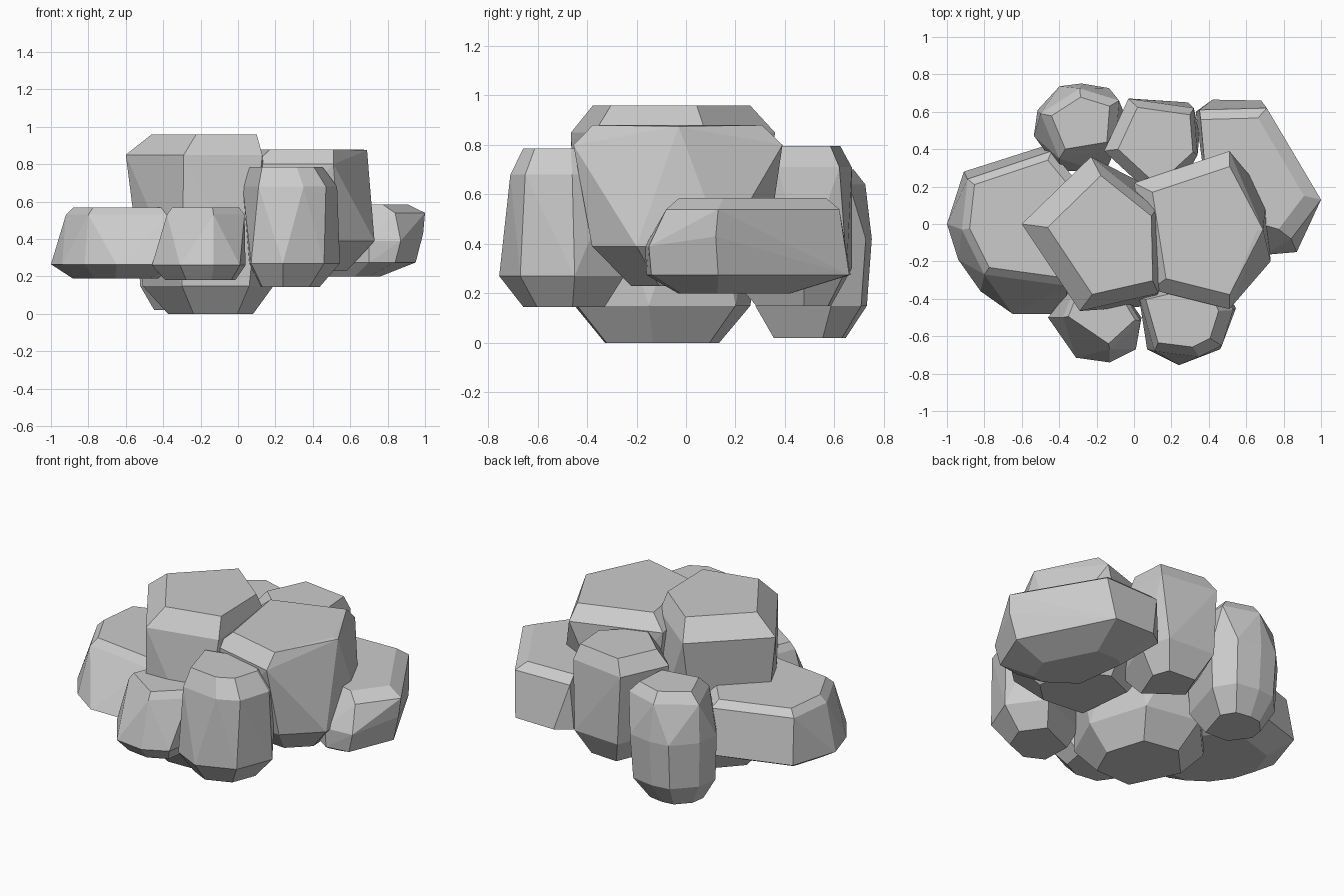
import bpy, bmesh, math


def rock(name, crown, uppers, belly, lowers, extra=()):
    """Faceted boulder: hull of a crown outline and a belly outline, each
    repeated at (height, scale, dx, dy) levels, plus odd corner points."""
    bm = bmesh.new()
    for outline, levels in ((crown, uppers), (belly, lowers)):
        cx = sum(p[0] for p in outline) / len(outline)
        cy = sum(p[1] for p in outline) / len(outline)
        for z, s, dx, dy in levels:
            for x, y in outline:
                bm.verts.new((cx + (x - cx) * s + dx, cy + (y - cy) * s + dy, z))
    for p in extra:
        bm.verts.new(p)
    bmesh.ops.convex_hull(bm, input=bm.verts[:])
    loose = [v for v in bm.verts if not v.link_faces]
    bmesh.ops.delete(bm, geom=loose, context='VERTS')
    # merge coplanar triangles into broad facets
    bmesh.ops.dissolve_limit(bm, angle_limit=math.radians(4),
                             verts=bm.verts[:], edges=bm.edges[:])
    bmesh.ops.recalc_face_normals(bm, faces=bm.faces[:])
    mesh = bpy.data.meshes.new(name)
    bm.to_mesh(mesh)
    bm.free()
    bpy.context.collection.objects.link(bpy.data.objects.new(name, mesh))


# tall central boulder, reaches the ground
rock("central_boulder",
     [(-.60, 0), (-.23, .36), (.12, .08), (.13, -.37), (-.29, -.465)],
     [(.85, 1, 0, 0), (.96, .77, .04, 0)],
     [(-.51, -.02), (-.25, .26), (.08, .2), (.19, -.15), (.06, -.44), (-.3, -.45)],
     [(.15, 1, 0, 0), (0, .65, 0, 0)])

# second tall boulder on the right
rock("right_tall_boulder",
     [(0, .22), (.51, .39), (.69, -.03), (.51, -.455), (.09, -.35)],
     [(.80, 1, 0, 0), (.88, .81, .03, 0)],
     [(.06, .2), (.35, .33), (.71, .15), (.73, -.2), (.54, -.38), (.12, -.34)],
     [(.39, 1, 0, 0), (.23, .62, -.03, .03)],
     extra=[(.69, -.03, .875)])

# wide low boulder on the left
rock("left_low_boulder",
     [(-.92, -.03), (-.89, .24), (-.44, .39), (-.2, .1), (-.36, -.33), (-.8, -.27)],
     [(.53, 1, 0, 0), (.57, .87, 0, 0)],
     [(-1, 0), (-.91, .28), (-.47, .42), (-.2, .1), (-.36, -.48), (-.65, -.48),
      (-.82, -.36), (-.94, -.19)],
     [(.265, 1, 0, 0), (.19, .65, 0, 0)])

# wide low boulder on the far right
rock("right_low_boulder",
     [(.35, .61), (.71, .62), (1, .13), (.84, -.08), (.4, .05)],
     [(.54, 1, 0, 0), (.585, .85, -.04, 0)],
     [(.33, .6), (.42, .665), (.68, .66), (.95, .13), (.84, -.14), (.7, -.16), (.4, .05)],
     [(.275, 1, 0, 0), (.2, .55, -.04, -.06)],
     extra=[(.87, -.15, .39), (.7, -.165, .39), (.99, .12, .43)])

# upright front boulder
rock("front_right_boulder",
     [(.025, -.38), (.11, -.68), (.35, -.71), (.47, -.65), (.53, -.46), (.45, -.28)],
     [(.68, 1, 0, 0), (.785, .77, -.03, .01)],
     [(.06, -.4), (.07, -.67), (.24, -.755), (.46, -.67), (.545, -.45), (.4, -.25)],
     [(.27, 1, 0, 0), (.145, .65, -.02, .02)])

# small low front boulder
rock("front_left_boulder",
     [(-.38, -.5), (-.13, -.67), (.035, -.52), (-.1, -.3), (-.3, -.3)],
     [(.53, 1, 0, 0), (.57, .86, 0, 0)],
     [(-.46, -.5), (-.31, -.715), (-.13, -.74), (.01, -.67), (.04, -.5), (-.2, -.25)],
     [(.26, 1, 0, 0), (.18, .75, 0, .03)])

# tall back boulder
rock("back_boulder",
     [(-.16, .39), (-.03, .67), (.32, .62), (.34, .37), (.1, .15)],
     [(.71, 1, 0, 0), (.795, .8, .02, 0)],
     [(-.12, .4), (-.01, .67), (.29, .65), (.35, .48), (.22, .15)],
     [(.3, 1, 0, 0), (.15, .58, 0, 0)])

# upright back left boulder, nearly touching the ground
rock("back_left_boulder",
     [(-.5, .59), (-.29, .725), (-.08, .66), (-.1, .4), (-.4, .35)],
     [(.64, 1, 0, 0), (.7, .74, 0, 0)],
     [(-.54, .47), (-.52, .61), (-.4, .74), (-.28, .755), (-.13, .73), (-.05, .6),
      (-.15, .27), (-.4, .28)],
     [(.42, .98, 0, 0), (.15, .93, 0, -.01), (.02, .6, 0, -.03)])
